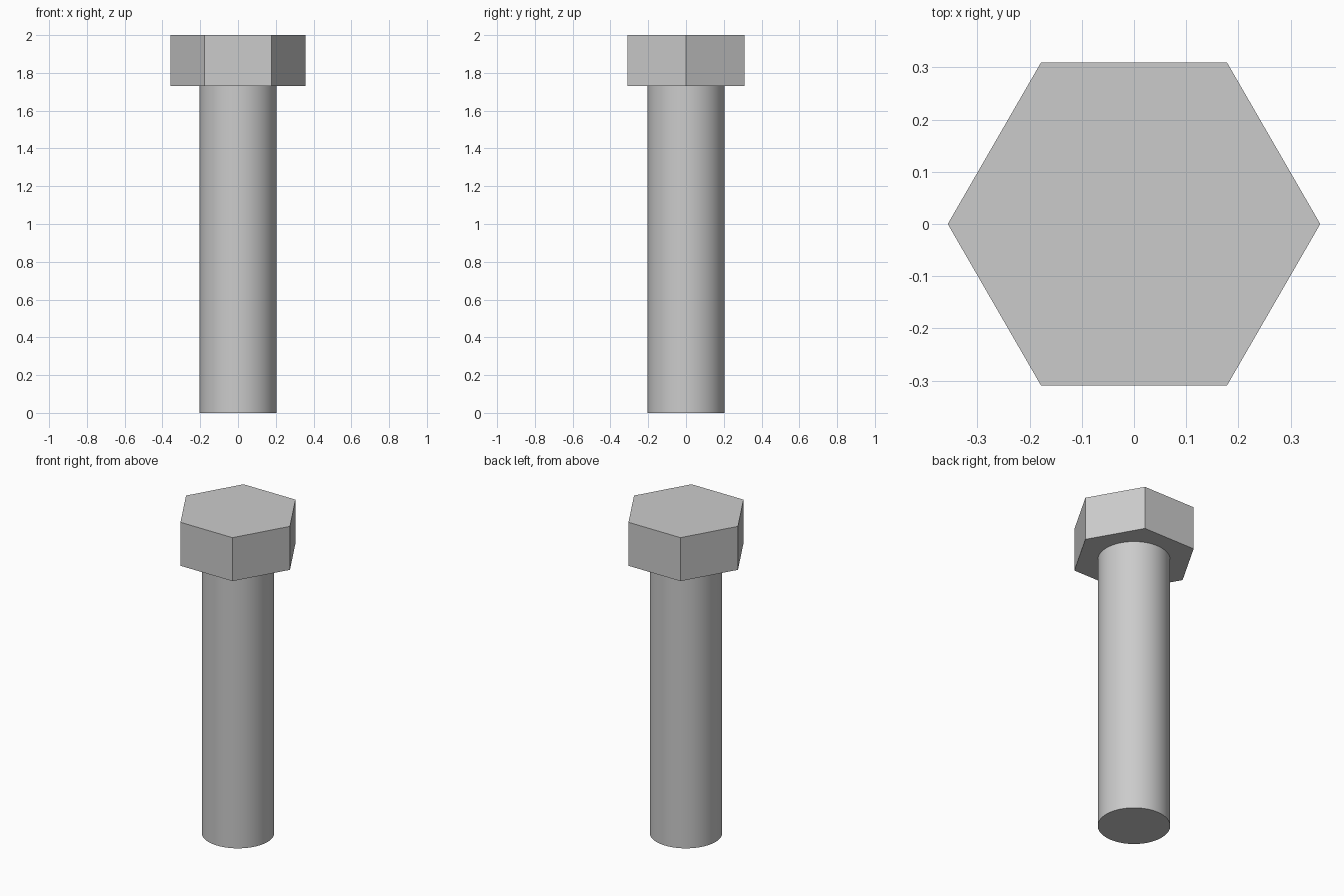
import bpy, bmesh
from math import cos, sin, tau, radians

if "Cube" in bpy.data.objects:
    bpy.data.objects.remove(bpy.data.objects["Cube"])

HEAD_RADIUS = 0.357
SHAFT_RADIUS = 0.204
HEAD_BOTTOM, TOP = 1.73, 2.0


def prism(name, sides, radius, z0, z1):
    """Upright closed prism with its first corner on +x."""
    bm = bmesh.new()
    ring = [bm.verts.new((radius * cos(tau * i / sides),
                          radius * sin(tau * i / sides), z0)) for i in range(sides)]
    base = bm.faces.new(ring)
    ext = bmesh.ops.extrude_face_region(bm, geom=[base], use_keep_orig=True)
    for v in ext["geom"]:
        if isinstance(v, bmesh.types.BMVert):
            v.co.z = z1
    bmesh.ops.recalc_face_normals(bm, faces=bm.faces)
    mesh = bpy.data.meshes.new(name)
    bm.to_mesh(mesh)
    bm.free()
    obj = bpy.data.objects.new(name, mesh)
    bpy.context.collection.objects.link(obj)
    return obj


# Hexagonal head, flat faces
prism("bolt_head", 6, HEAD_RADIUS, HEAD_BOTTOM, TOP)

# Round shaft, smooth side with sharp rim
shaft = prism("bolt_shaft", 64, SHAFT_RADIUS, 0.0, HEAD_BOTTOM)
bpy.context.view_layer.objects.active = shaft
shaft.select_set(True)
bpy.ops.object.shade_smooth_by_angle(angle=radians(30))
